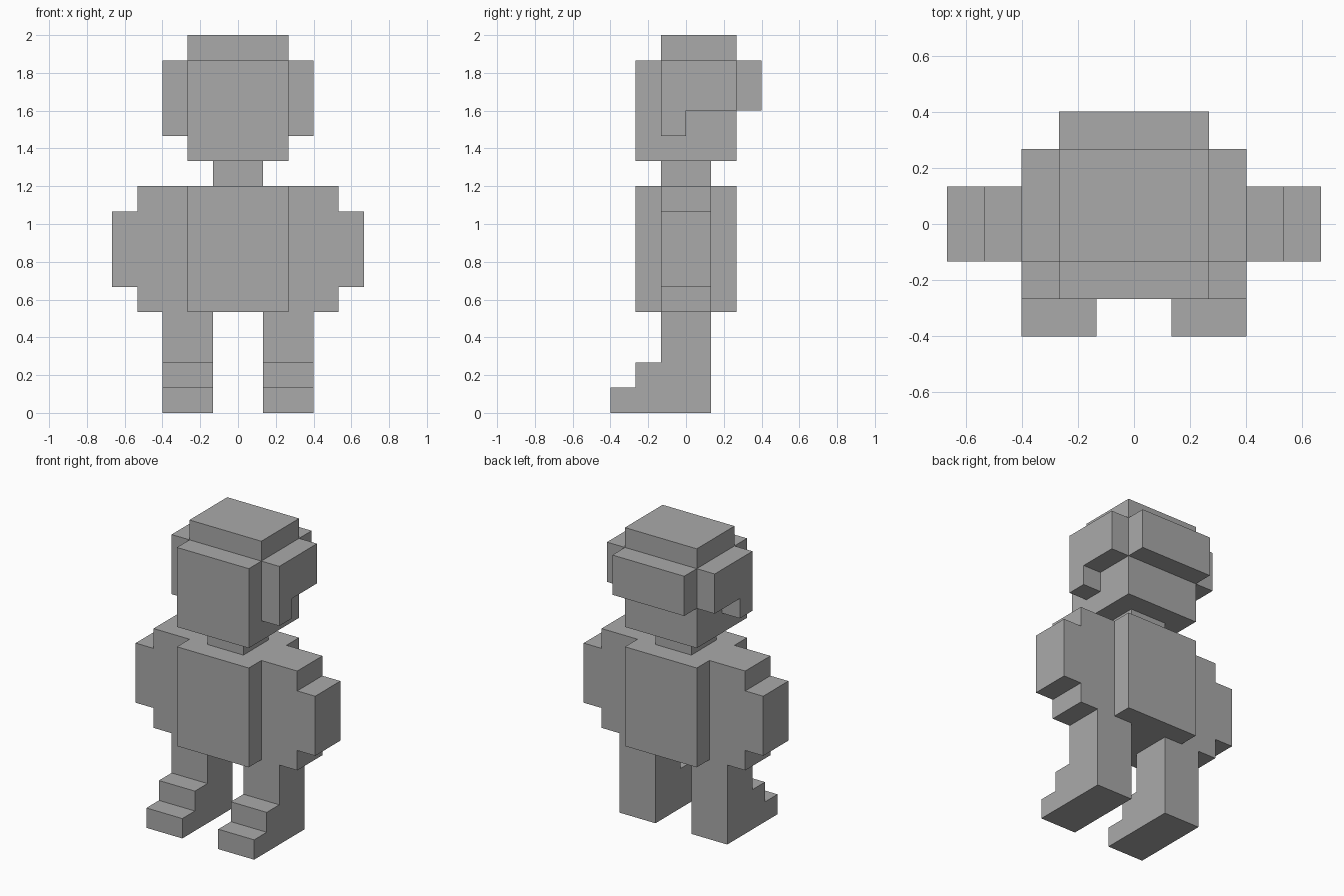
import bpy
import bmesh

cube = bpy.data.objects.get("Cube")
if cube:
    bpy.data.objects.remove(cube, do_unlink=True)

U = 2 / 15  # one block; the figure is 15 blocks tall

GREY = (0.4, 0.4, 0.4, 1)
grey = bpy.data.materials.new("plain grey")
grey.use_nodes = True
grey.diffuse_color = GREY
grey.node_tree.nodes["Principled BSDF"].inputs["Base Color"].default_value = GREY


def extrude(name, profile, axis, lo, hi):
    """Extrude a closed profile (in blocks) along x (profile y,z) or y (profile x,z)."""
    def place(p, d):
        v = (d, p[0], p[1]) if axis == "x" else (p[0], d, p[1])
        return [c * U for c in v]
    bm = bmesh.new()
    face = bm.faces.new([bm.verts.new(place(p, lo)) for p in profile])
    moved = bmesh.ops.extrude_face_region(bm, geom=[face])["geom"]
    step = place((0, 0), hi - lo)
    bmesh.ops.translate(bm, vec=step,
                        verts=[v for v in moved if isinstance(v, bmesh.types.BMVert)])
    # Close the starting side if the extrusion removed it
    if not face.is_valid:
        bmesh.ops.holes_fill(bm, edges=bm.edges[:], sides=0)
    bmesh.ops.recalc_face_normals(bm, faces=bm.faces[:])
    mesh = bpy.data.meshes.new(name)
    bm.to_mesh(mesh)
    bm.free()
    mesh.materials.append(grey)
    obj = bpy.data.objects.new(name, mesh)
    bpy.context.collection.objects.link(obj)
    return obj


def box(name, x, y, z):
    return extrude(name, [(y[0], z[0]), (y[1], z[0]), (y[1], z[1]), (y[0], z[1])],
                   "x", x[0], x[1])


# Body, neck and head
box("torso", (-2, 2), (-2, 2), (4, 9))
box("neck", (-1, 1), (-1, 1), (9, 10))
box("head", (-2, 2), (-2, 2), (10, 14))

# Hair: crown and back
box("hair_crown", (-2, 2), (-1, 2), (14, 15))
box("hair_back", (-2, 2), (2, 3), (12, 14))

# Side profiles of the hair and leg, front profile of the arm
hair_side = [(-1, 11), (0, 11), (0, 12), (2, 12), (2, 14), (-1, 14)]
leg = [(-3, 0), (1, 0), (1, 4), (-1, 4), (-1, 2), (-2, 2), (-2, 1), (-3, 1)]
arm = [(2, 4), (4, 4), (4, 5), (5, 5), (5, 8), (4, 8), (4, 9), (2, 9)]

for side, s in (("left", 1), ("right", -1)):
    extrude(side + "_hair_side", hair_side, "x", 2 * s, 3 * s)
    extrude(side + "_leg", leg, "x", 1 * s, 3 * s)
    extrude(side + "_arm", [(s * x, z) for x, z in arm], "y", -1, 1)
